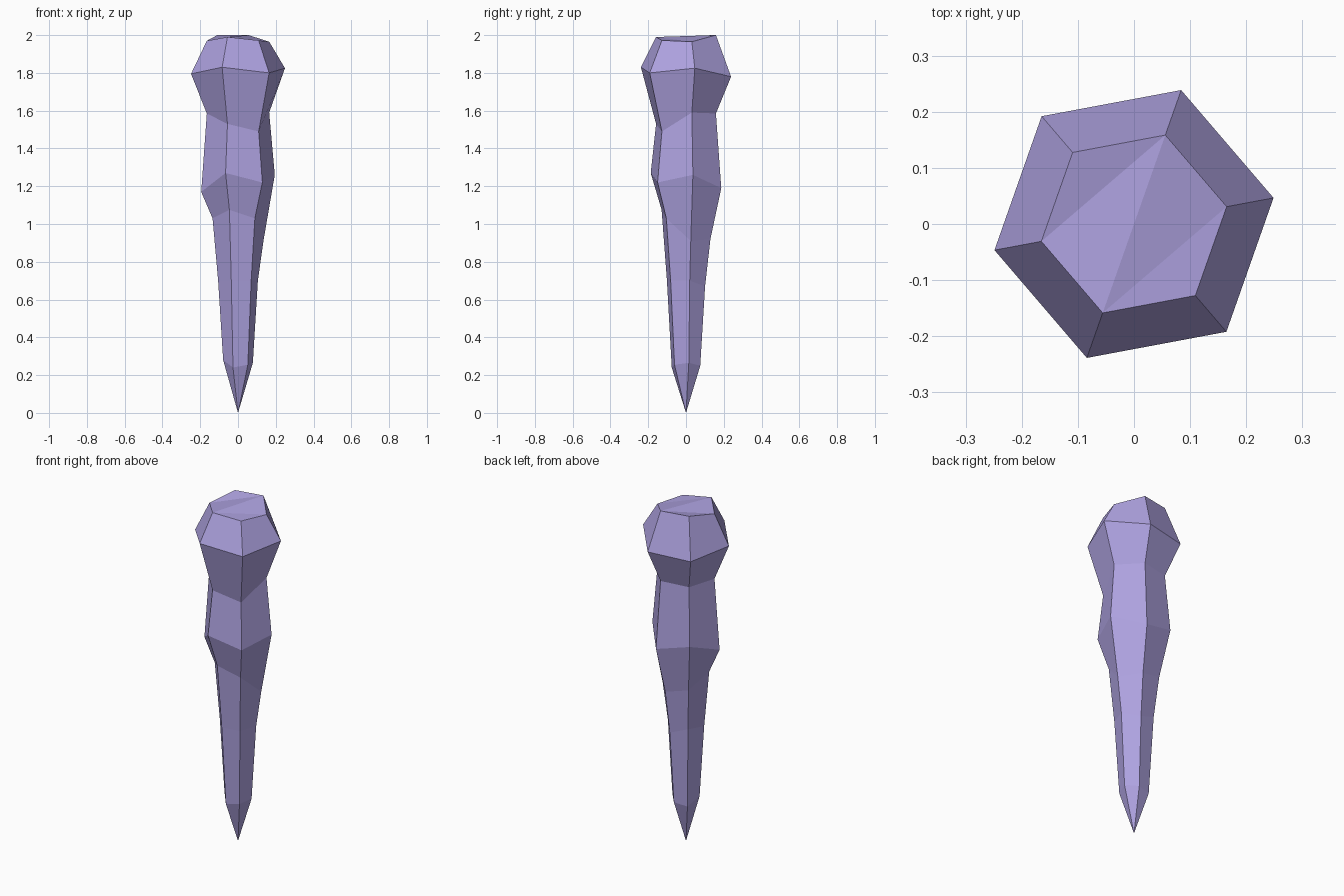
import bpy, bmesh
from math import cos, sin, radians

if "Cube" in bpy.data.objects:
    bpy.data.objects.remove(bpy.data.objects["Cube"])

SIDES = 6
TURN = radians(10.6)

# Crystal rings from bottom to top: radius, then the uneven height of each corner
RINGS = [
    (0.080, (0.265, 0.25, 0.24, 0.28, 0.24, 0.255)),
    (0.107, (0.70, 0.67, 0.71, 0.70, 0.70, 0.70)),
    (0.137, (0.91, 0.92, 0.955, 1.03, 1.075, 1.03)),
    (0.198, (1.26, 1.19, 1.24, 1.17, 1.27, 1.22)),
    (0.168, (1.59, 1.585, 1.58, 1.585, 1.53, 1.49)),
    (0.253, (1.825, 1.78, 1.77, 1.795, 1.83, 1.80)),
    (0.168, (1.965, 2.00, 2.00, 1.97, 1.99, 1.972)),
]

bm = bmesh.new()


def ring(radius, heights):
    """One six-sided loop with a height per corner."""
    corners = []
    for i, z in enumerate(heights):
        a = TURN + radians(360 / SIDES) * i
        corners.append(bm.verts.new((radius * cos(a), radius * sin(a), z)))
    return corners


loops = [ring(r, h) for r, h in RINGS]

# Pointed tip
tip = bm.verts.new((0, 0, 0))
for i in range(SIDES):
    bm.faces.new((tip, loops[0][(i + 1) % SIDES], loops[0][i]))

# Faceted sides
for low, high in zip(loops, loops[1:]):
    for i in range(SIDES):
        j = (i + 1) % SIDES
        bm.faces.new((low[i], low[j], high[j], high[i]))

# Slightly folded cap
for tri in ((1, 2, 3), (1, 3, 4), (1, 4, 0), (0, 4, 5)):
    bm.faces.new([loops[-1][i] for i in tri])

bmesh.ops.recalc_face_normals(bm, faces=bm.faces)
mesh = bpy.data.meshes.new("crystal_spike")
bm.to_mesh(mesh)
bm.free()

spike = bpy.data.objects.new("crystal_spike", mesh)
bpy.context.collection.objects.link(spike)

# Lavender colour
mat = bpy.data.materials.new("lavender")
mat.diffuse_color = (0.42, 0.36, 0.74, 1)
mat.use_nodes = True
mat.node_tree.nodes["Principled BSDF"].inputs["Base Color"].default_value = mat.diffuse_color
mesh.materials.append(mat)
